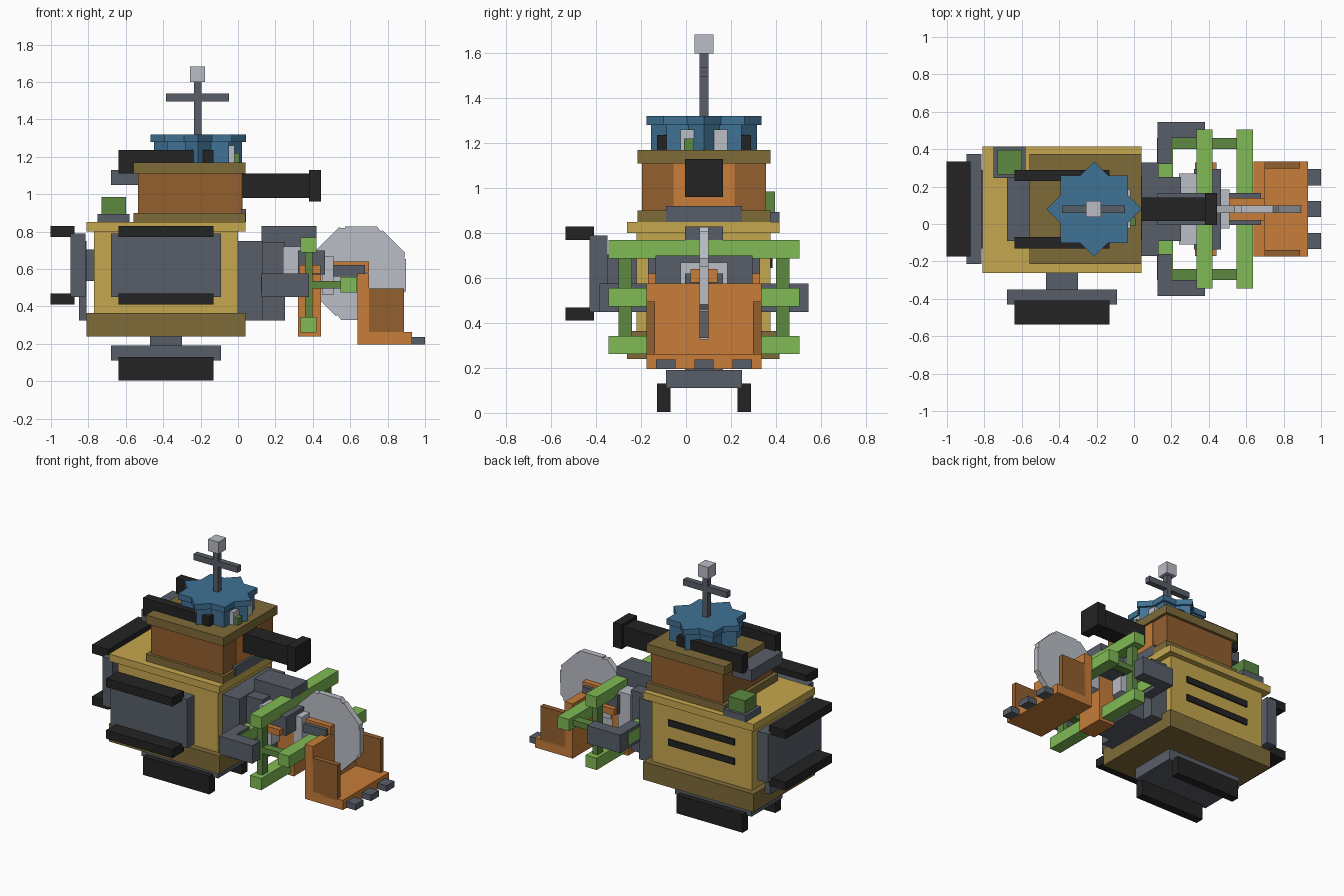
import bpy, bmesh, math

if "Cube" in bpy.data.objects:
    bpy.data.objects.remove(bpy.data.objects["Cube"])


def mat(name, hexcol):
    rgb = [int(hexcol[i:i + 2], 16) / 255 for i in (0, 2, 4)]
    lin = [c / 12.92 if c <= 0.04045 else ((c + 0.055) / 1.055) ** 2.4 for c in rgb]
    m = bpy.data.materials.new(name)
    m.diffuse_color = (*lin, 1)
    m.use_nodes = True
    m.node_tree.nodes["Principled BSDF"].inputs["Base Color"].default_value = m.diffuse_color
    return m


YELLOW = mat("yellow", "C6A74E")
OLIVE = mat("olive", "7F6B39")
BROWN = mat("brown", "92602F")
ORANGE = mat("orange", "C77D39")
GREY = mat("dark grey", "585E69")
BLACK = mat("black", "232323")
LIGHT = mat("light grey", "BABDC5")
GREEN = mat("light green", "80BA55")
MOSS = mat("dark green", "5D8841")
BLUE = mat("blue", "407295")


def finish(name, bm, m):
    bmesh.ops.recalc_face_normals(bm, faces=bm.faces)
    me = bpy.data.meshes.new(name)
    bm.to_mesh(me)
    bm.free()
    me.materials.append(m)
    ob = bpy.data.objects.new(name, me)
    bpy.context.collection.objects.link(ob)


def box(name, m, x, y, z):
    """Box from (min, max) ranges on each axis."""
    bm = bmesh.new()
    bmesh.ops.create_cube(bm, size=1)
    for v in bm.verts:
        v.co = [r[0] + (c + 0.5) * (r[1] - r[0]) for r, c in zip((x, y, z), v.co)]
    finish(name, bm, m)


def prism(name, m, pts, vec):
    bm = bmesh.new()
    f = bm.faces.new([bm.verts.new(p) for p in pts])
    ext = bmesh.ops.extrude_face_region(bm, geom=[f])
    bmesh.ops.translate(bm, vec=vec, verts=[v for v in ext["geom"] if isinstance(v, bmesh.types.BMVert)])
    finish(name, bm, m)


CY = 0.08                      # the middle plane of the machine
def sym(h):
    return (CY - h, CY + h)


# Hull
box("hull", YELLOW, (-.77, 0), (-.22, .375), (.3, .82))
box("hull_base", OLIVE, (-.81, .04), (-.262, .415), (.24, .365))
box("hull_top_rim", YELLOW, (-.81, .04), (-.262, .415), (.80, .85))
for i, z in enumerate((.645, .51)):
    box(f"vent_slit_{i}", BLACK, (-.64, -.13), (.37, .384), (z, z + .045))

# Track units: below, above, left end and front, all alike
def track(name, axis, sign, long_axis, thick_axis, long):
    c = (-.385, CY, .62)

    def part(n, m, depth, lo, th):
        r = [None] * 3
        r[axis] = tuple(sorted(c[axis] + sign * d for d in depth))
        r[long_axis] = tuple(c[long_axis] + d for d in lo)
        r[thick_axis] = tuple(c[thick_axis] + d for d in th)
        box(f"{name}_{n}", m, *r)
    part("mount", GREY, (.28, .44), (-.085, .085), (-.085, .085))
    part("plate", GREY, (.43, .51), (-long - .04, long + .04), (-.17, .17))
    for i, s in enumerate((-1, 1)):
        part(f"tread_{i}", BLACK, (.49, .617), (-long, long), sorted((s * .15, s * .21)))


track("lower_track", 2, -1, 0, 1, .255)
track("upper_track", 2, 1, 0, 1, .255)
track("front_track", 1, -1, 0, 2, .255)
track("end_track", 0, -1, 1, 2, .255)
box("end_backing_plate", GREY, (-.85, -.81), sym(.21), (.325, .75))

# Upper cabin
box("cabin_floor", OLIVE, (-.56, .04), sym(.295), (.85, .90))
box("cabin", BROWN, (-.535, .02), sym(.275), (.90, 1.11))
box("cabin_roof", OLIVE, (-.56, .04), sym(.295), (1.11, 1.17))
box("cabin_end_panel", ORANGE, (.0, .025), sym(.135), (.90, 1.11))
box("cabin_step", GREY, (.0, .042), sym(.17), (.85, .92))
box("gun_barrel", BLACK, (.01, .39), sym(.063), (.98, 1.11))
box("gun_muzzle", BLACK, (.38, .445), sym(.085), (.96, 1.13))

# Rear deck box
box("deck_box_base", GREY, (-.75, -.58), (.245, .415), (.85, .895))
box("deck_box", MOSS, (-.73, -.60), (.265, .395), (.895, .985))


# Star-shaped lookout with eight points
def star(name, r, z0, z1):
    inner = r * math.cos(math.pi / 4) / math.cos(math.pi / 8)
    pts = []
    for i in range(16):
        a, q = i * math.pi / 8, (r, inner)[i % 2]
        pts.append((-.213 + q * math.cos(a), CY + q * math.sin(a), z0))
    prism(name, BLUE, pts, (0, 0, z1 - z0))


star("lookout_wall", .235, 1.16, 1.285)
star("lookout_roof", .255, 1.28, 1.32)
for i, s in enumerate((-1, 1)):
    box(f"lookout_window_{i}", LIGHT, (-.06, -.018), sorted((CY + s * .045, CY + s * .105)), (1.17, 1.26))
box("lookout_lamp", MOSS, (-.02, .008), (-.01, .035), (1.17, 1.22))

# Mast
box("mast", GREY, (-.235, -.196), sym(.02), (1.31, 1.61))
box("mast_crossbar", GREY, (-.385, -.047), sym(.02), (1.495, 1.537))
box("mast_cap", LIGHT, (-.256, -.176), sym(.042), (1.60, 1.683))

# Tool mount and arm
box("tool_mount_plate", GREY, (.0, .13), sym(.25), (.325, .75))
box("tool_mount_block", GREY, (.12, .25), sym(.17), (.325, .745))
box("saw_arm", GREY, (.125, .42), sym(.085), (.71, .83))
box("tool_hub", LIGHT, (.24, .335), sym(.19), (.46, .72))
box("tool_crosshead", GREY, (.32, .465), sym(.215), (.57, .70))
box("tool_face", LIGHT, (.45, .51), sym(.105), (.46, .67))
box("tool_leg", ORANGE, (.32, .445), sym(.10), (.24, .60))
box("tool_collar", ORANGE, (.325, .44), sym(.25), (.575, .62))

# Green reel: four cross bars joined by struts at both ends
for n, x, z, h in (("top", .378, .728, .425), ("bottom", .378, .302, .425),
                   ("outer", .592, .515, .425), ("inner", .165, .515, .38)):
    box(f"reel_bar_{n}", GREEN, (x - .043, x + .043), sym(h), (z - .041, z + .041))
for i, s in enumerate((-1, 1)):
    y = sorted((CY + s * .32, CY + s * .38))
    box(f"reel_post_{i}", MOSS, (.358, .398), y, (.30, .73))
    box(f"reel_strut_{i}", MOSS, (.165, .592), y, (.495, .535))
    box(f"reel_bracket_{i}", GREY, (.125, .38), sorted((CY + s * .38, CY + s * .465)), (.45, .575))
    box(f"reel_bracket_foot_{i}", GREY, (.125, .20), sorted((CY + s * .24, CY + s * .39)), (.45, .575))

# Saw blade: an octagon with a small notch beside each corner
pts = []
for i in range(8):
    a = math.pi / 8 + i * math.pi / 4
    for r, d in ((.262, -.10), (.252, -.09), (.268, .03)):
        pts.append((.648 + r * math.cos(a + d), CY - .02, .577 + r * math.sin(a + d)))
prism("saw_blade", LIGHT, pts, (0, .04, 0))

# Bucket
box("bucket_arm", ORANGE, (.50, .70), sym(.06), (.58, .64))
box("bucket_arm_pin", GREY, (.49, .68), sym(.085), (.56, .62))
box("bucket_back", ORANGE, (.638, .70), sym(.255), (.195, .575))
box("bucket_floor", ORANGE, (.638, .93), sym(.255), (.195, .262))
for i, s in enumerate((-1, 1)):
    box(f"bucket_side_{i}", BROWN, (.69, .888), sorted((CY + s * .218, CY + s * .255)), (.25, .495))
for i in range(3):
    y = CY + (i - 1) * .17
    box(f"bucket_tooth_{i}", GREY, (.92, 1.0), (y - .043, y + .043), (.195, .237))
